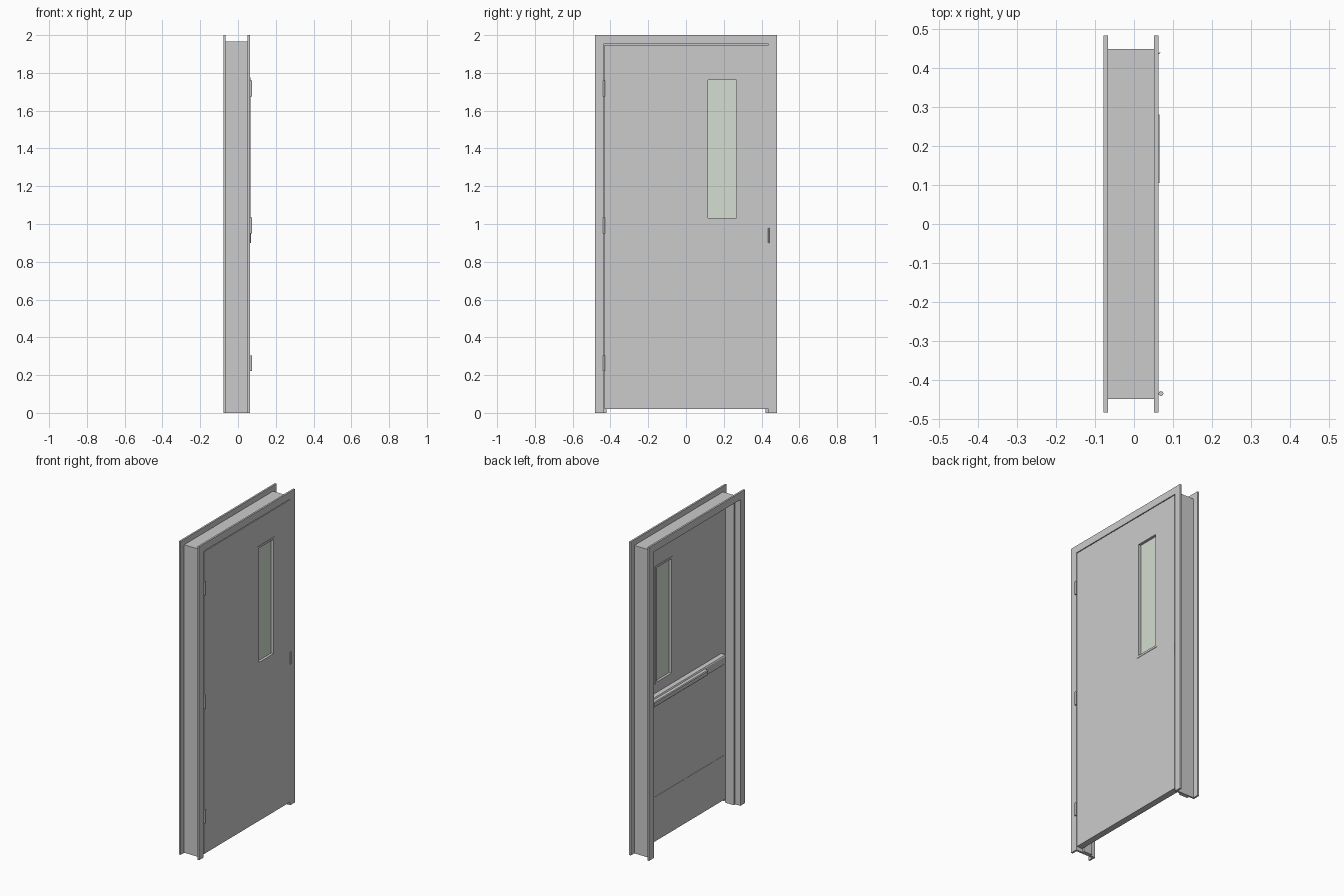
import bpy, bmesh, math

if "Cube" in bpy.data.objects:
    bpy.data.objects.remove(bpy.data.objects["Cube"])


def make(name, verts, faces, mat=None):
    me = bpy.data.meshes.new(name)
    me.from_pydata(verts, [], faces)
    bm = bmesh.new()
    bm.from_mesh(me)
    bmesh.ops.recalc_face_normals(bm, faces=bm.faces)
    bm.to_mesh(me)
    bm.free()
    ob = bpy.data.objects.new(name, me)
    bpy.context.collection.objects.link(ob)
    if mat:
        me.materials.append(mat)
    return ob


def box(name, x, y, z, mat=None):
    verts = [(a, b, c) for a in x for b in y for c in z]
    faces = [(0, 1, 3, 2), (4, 6, 7, 5), (0, 4, 5, 1),
             (2, 3, 7, 6), (0, 2, 6, 4), (1, 5, 7, 3)]
    return make(name, verts, faces, mat)


def extrude_y(name, profile, y0, y1):
    """Extrude an (x, z) outline along y."""
    n = len(profile)
    verts = [(x, y, z) for y in (y0, y1) for x, z in profile]
    faces = [(i, (i + 1) % n, n + (i + 1) % n, n + i) for i in range(n)]
    return make(name, verts, faces + [tuple(range(n)), tuple(range(n, 2 * n))])


def ring(name, x, outer, inner):
    """Rectangular plate with a rectangular hole; rects are (y0, y1, z0, z1)."""
    def loop(r, xx):
        return [(xx, r[0], r[2]), (xx, r[1], r[2]), (xx, r[1], r[3]), (xx, r[0], r[3])]
    verts = loop(outer, x[0]) + loop(inner, x[0]) + loop(outer, x[1]) + loop(inner, x[1])
    faces = []
    for i in range(4):
        j = (i + 1) % 4
        faces += [(i, j, 4 + j, 4 + i), (8 + i, 8 + j, 12 + j, 12 + i),
                  (i, j, 8 + j, 8 + i), (4 + i, 4 + j, 12 + j, 12 + i)]
    return make(name, verts, faces)


# Door frame: double-rabbet profile (x, inward distance) mitred around the opening
W, H = 0.483, 2.0
prof = [(-.078, 0), (-.078, .0465), (-.042, .0465), (-.042, .061), (.018, .061),
        (.018, .0465), (.063, .0465), (.063, 0), (.0515, 0), (.0515, .035),
        (-.0665, .035), (-.0665, 0)]
n = len(prof)
verts = []
for side, top in ((-1, 0), (-1, 1), (1, 1), (1, 0)):
    verts += [(x, side * (W - d), (H - d) * top) for x, d in prof]
faces = [(k * n + i, k * n + (i + 1) % n, (k + 1) * n + (i + 1) % n, (k + 1) * n + i)
         for k in range(3) for i in range(n)]
faces += [tuple(range(n)), tuple(range(3 * n, 4 * n))]
make("door_frame", verts, faces)

# Door leaf with window opening
DX = (0.022, 0.0625)
opening = (0.114, 0.270, 1.03, 1.765)
ring("door_leaf", DX, (-0.4315, 0.4355, 0.02, 1.9485), opening)

# Window trim on both faces and the glass pane
for name, x in (("window_trim_outer", (DX[1] - .006, DX[1] + .0025)),
                ("window_trim_inner", (DX[0] - .0025, DX[0] + .006))):
    ring(name, x, (0.105, 0.280, 1.02, 1.775), (0.117, 0.267, 1.033, 1.762))
glass = bpy.data.materials.new("pale_green_glass")
glass.diffuse_color = (0.66, 0.73, 0.64, 1)
glass.use_nodes = True
glass.node_tree.nodes["Principled BSDF"].inputs["Base Color"].default_value = glass.diffuse_color
box("glass_pane", (0.039, 0.045), opening[:2], opening[2:], glass)

# Hinges: leaf in the gap plus round knuckle
for i, zc in enumerate((0.263, 0.992, 1.718)):
    box(f"hinge_leaf_{i + 1}", (0.024, 0.068), (-0.4362, -0.4322), (zc - .042, zc + .042))
    bpy.ops.mesh.primitive_cylinder_add(vertices=20, radius=0.006, depth=0.084,
                                        location=(0.069, -0.434, zc))
    bpy.context.object.name = f"hinge_knuckle_{i + 1}"
    bpy.ops.object.shade_smooth_by_angle(angle=math.radians(40))

# Strike plate with a curled lip on the latch side
lip = [(0.03, .4350), (0.062, .4350), (0.066, .4365), (0.068, .4400),
       (0.0665, .4410), (0.0645, .4380), (0.061, .4368), (0.03, .4368)]
m = len(lip)
make("strike_lip", [(x, y, z) for z in (0.90, 0.98) for x, y in lip],
     [(i, (i + 1) % m, m + (i + 1) % m, m + i) for i in range(m)]
     + [tuple(range(m)), tuple(range(m, 2 * m))])

# Panic bar on the inner face: chassis rail and push pad
extrude_y("panic_bar_rail", [(0.022, .900), (-.004, .904), (-.008, .910),
                             (-.008, .955), (-.004, .961), (0.022, .965)], -0.39, 0.41)
extrude_y("push_pad", [(-.008, .914), (-.026, .918), (-.030, .923),
                       (-.030, .946), (-.026, .951), (-.008, .953)], -0.18, 0.36)

# Kick plate on the inner face
box("kick_plate", (0.0205, 0.022), (-0.42, 0.42), (0.022, 0.305))
